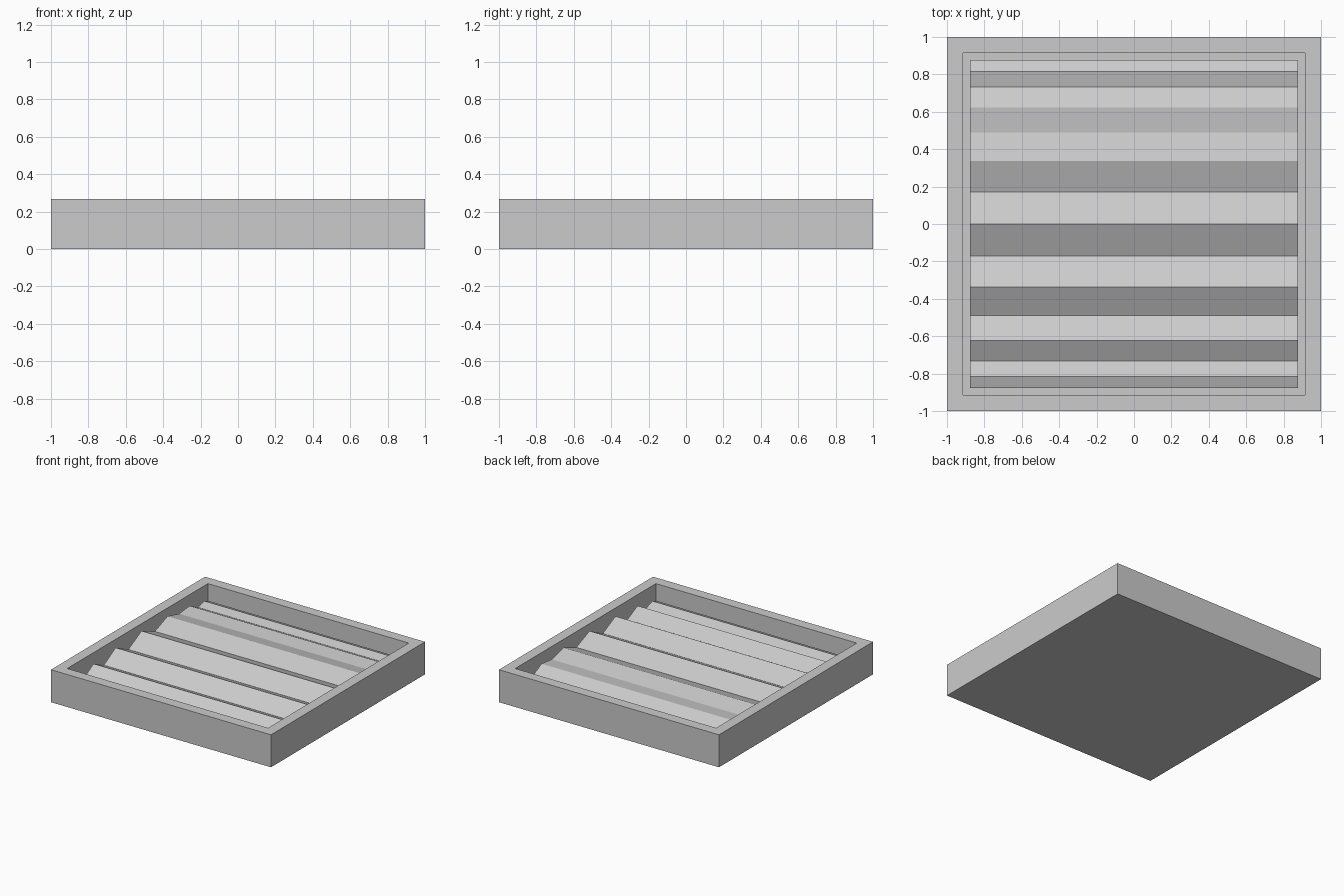
import bpy, bmesh, math
from mathutils import Vector

if "Cube" in bpy.data.objects:
    bpy.data.objects.remove(bpy.data.objects["Cube"])

H = 0.267      # tray height
IN = 0.877     # inner half width
FLOOR = 0.05   # top of tray floor


def finish(bm, name):
    bmesh.ops.recalc_face_normals(bm, faces=bm.faces)
    me = bpy.data.meshes.new(name)
    bm.to_mesh(me)
    bm.free()
    ob = bpy.data.objects.new(name, me)
    bpy.context.collection.objects.link(ob)
    return ob


# Square tray: box with the top inset and pushed down
bm = bmesh.new()
bmesh.ops.create_cube(bm, size=1)
for v in bm.verts:
    v.co = Vector((v.co.x * 2, v.co.y * 2, (v.co.z + 0.5) * H))
top = max(bm.faces, key=lambda f: f.calc_center_median().z)
bmesh.ops.inset_region(bm, faces=[top], thickness=1 - IN)
r = bmesh.ops.extrude_discrete_faces(bm, faces=[top])
for v in r["faces"][0].verts:
    v.co.z = FLOOR
finish(bm, "tray")

# Ploughed soil: ridges on a low arch, furrow depths uneven
furrows = {-7: 0.147, -5: 0.142, -3: 0.142, -1: 0.15,
           1: 0.167, 3: 0.19, 5: 0.15, 7: 0.147}
profile = [(-IN, FLOOR)]
for k in range(-7, 8):
    a = math.radians(11.25 * k)
    y = math.copysign(IN, k) if abs(k) == 7 else 0.882 * math.sin(a)
    z = furrows[k] if k in furrows else 0.13 + 0.106 * math.cos(a)
    profile.append((y, z))
profile.append((IN, FLOOR))

bm = bmesh.new()
face = bm.faces.new([bm.verts.new((-IN, y, z)) for y, z in profile])
r = bmesh.ops.extrude_face_region(bm, geom=[face])
bmesh.ops.translate(bm, vec=(2 * IN, 0, 0),
                    verts=[g for g in r["geom"] if isinstance(g, bmesh.types.BMVert)])
finish(bm, "ridged_soil")
